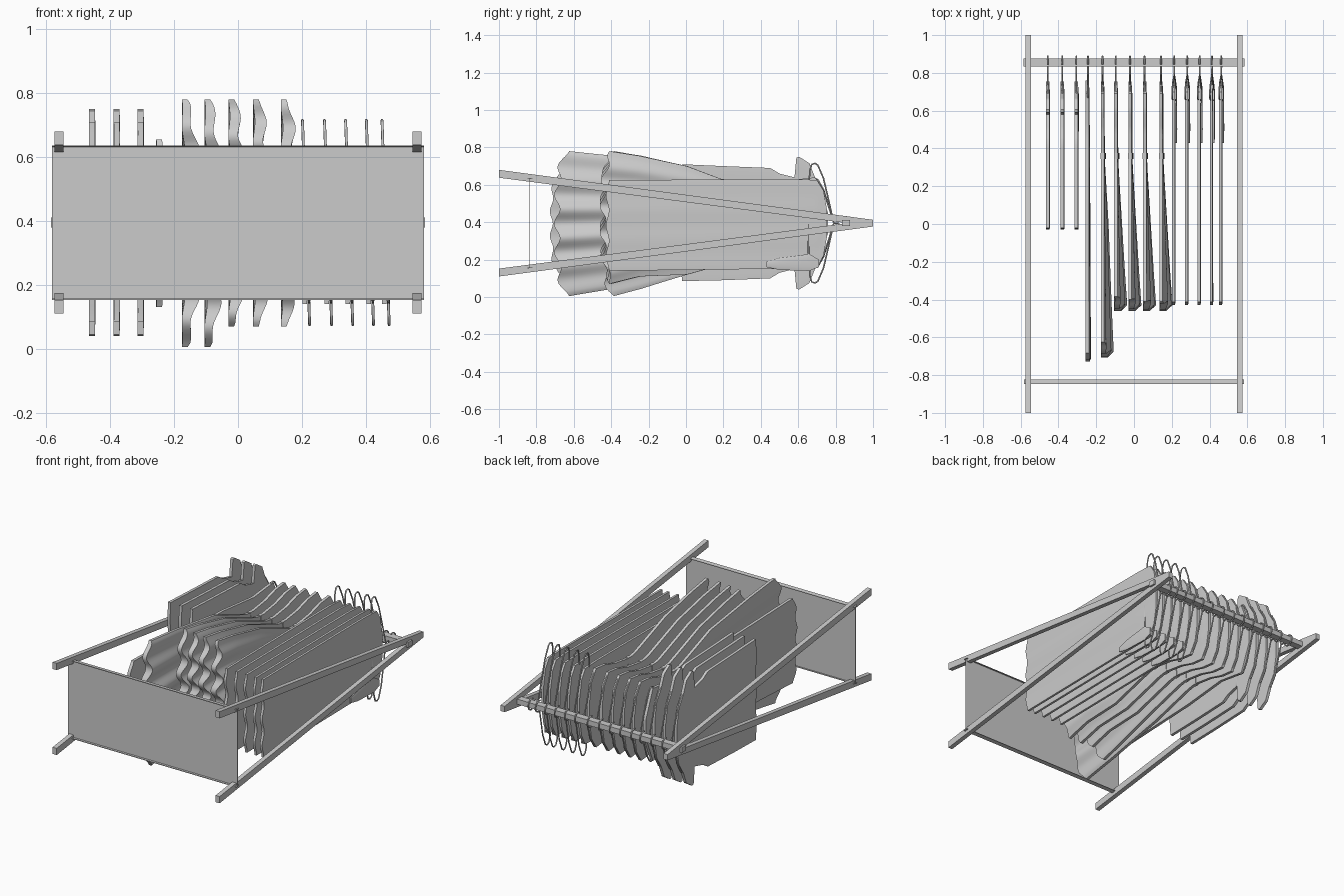
import bpy, bmesh, math
from mathutils import Vector

if "Cube" in bpy.data.objects:
    bpy.data.objects.remove(bpy.data.objects["Cube"])

CZ = 0.395  # depth centre of the rack, which lies on its back (y runs up the rack)


def mesh_object(name, verts, faces, smooth=False):
    me = bpy.data.meshes.new(name)
    me.from_pydata(verts, [], faces)
    bm = bmesh.new()
    bm.from_mesh(me)
    bmesh.ops.recalc_face_normals(bm, faces=bm.faces)
    bm.to_mesh(me)
    bm.free()
    ob = bpy.data.objects.new(name, me)
    bpy.context.collection.objects.link(ob)
    if smooth:
        bpy.context.view_layer.objects.active = ob
        ob.select_set(True)
        bpy.ops.object.shade_smooth_by_angle(angle=math.radians(40))
        ob.select_set(False)
    return ob


def prism(name, outline, x0, x1):
    """Extrude a (y, z) outline along x."""
    n = len(outline)
    v = [(x, y, z) for x in (x0, x1) for y, z in outline]
    f = [tuple(range(n)), tuple(range(n, 2 * n))]
    f += [(i, (i + 1) % n, n + (i + 1) % n, n + i) for i in range(n)]
    return mesh_object(name, v, f)


def garment(name, x, keys, folds=0, phase=0.0, hem=0.0, corner=0.0, half=0.009, n=40, sub=5):
    """Loft wide flat sections. keys: (y, z low, z high, bulge towards +x)."""
    rows = []
    for a, b in zip(keys, keys[1:]):
        rows += [[p + (q - p) * i / sub for p, q in zip(a, b)] for i in range(sub)]
    rows.append(list(keys[-1]))
    top, bottom = keys[0][0], keys[-1][0]
    verts, faces = [], []
    for y, lo, hi, bulge in rows:
        t = max(0, (top - 0.3 - y) / (top - 0.3 - bottom))
        front, back = [], []
        for i in range(n + 1):
            s = i / n
            env = math.sin(math.pi * s) ** 0.6
            wave = math.cos(2 * math.pi * folds * s + phase)
            dx = half + bulge * env * (0.68 + 0.32 * wave)
            yy = y + t ** 3 * (corner * abs(2 * s - 1) ** 4 + hem * wave)
            z = lo + (hi - lo) * s
            front.append((x + dx, yy, z))
            back.append((x - half + bulge * 0.12 * env * (1 + wave), yy, z))
        verts += front + back[::-1]
    m = 2 * (n + 1)
    for r in range(len(rows) - 1):
        for i in range(m):
            j = (i + 1) % m
            faces.append((r * m + i, r * m + j, (r + 1) * m + j, (r + 1) * m + i))
    last = (len(rows) - 1) * m
    for base in (0, last):
        faces += [(base + i, base + i + 1, base + m - 2 - i, base + m - 1 - i) for i in range(n)]
    return mesh_object(name, verts, faces, True)


def hanger(name, x, half, tilt=0.0, wire=0.0045):
    """Bent wire: hook over the rail plus a closed shoulder triangle."""
    hook = [(0.855 + 0.034 * math.sin(a), CZ + 0.034 * math.cos(a))
            for a in [math.radians(d) for d in range(-20, 231, 25)]]
    hook += [(0.815, CZ), (0.79, CZ)]
    side = [(0.79, 0), (0.765, half * 0.35), (0.735, half * 0.75), (0.705, half * 0.97),
            (0.69, half), (0.672, half * 0.98), (0.662, half * 0.88), (0.655, half * 0.5)]
    tri = [(y, CZ + d) for y, d in side] + [(y, CZ - d) for y, d in side[::-1]]
    cu = bpy.data.curves.new(name, 'CURVE')
    cu.dimensions = '3D'
    cu.bevel_depth = wire
    cu.bevel_resolution = 1
    for pts, closed in ((hook, False), (tri, True)):
        sp = cu.splines.new('POLY')
        sp.points.add(len(pts) - 1)
        for p, (y, z) in zip(sp.points, pts):
            p.co = (x - tilt * (z - CZ), y, z, 1)
        sp.use_cyclic_u = closed
    ob = bpy.data.objects.new(name, cu)
    bpy.context.collection.objects.link(ob)


# A-frame legs: two crossing bars on each side
for side, cx in (("left", -0.56), ("right", 0.56)):
    for label, s in (("front", 1), ("back", -1)):
        prism(f"{side}_{label}_leg",
              [(-1, CZ + s * 0.285), (1, CZ + s * 0.018), (1, CZ - s * 0.018), (-1, CZ + s * 0.243)],
              cx - 0.014, cx + 0.014)

# Hanging rail
prism("hanging_rail", [(0.835, CZ - 0.016), (0.877, CZ - 0.016), (0.877, CZ + 0.016), (0.835, CZ + 0.016)],
      -0.585, 0.585)

# Bottom shelf: thin sheet with bent lips at both long edges
prism("shelf_panel", [(-0.836, 0.157), (-0.833, 0.157), (-0.833, 0.633), (-0.836, 0.633)], -0.583, 0.583)
for label, s in (("upper", 1), ("lower", -1)):
    prism(f"shelf_{label}_lip", [(-0.848, CZ + s * 0.242), (-0.822, CZ + s * 0.239),
                                 (-0.822, CZ + s * 0.236), (-0.848, CZ + s * 0.238)], -0.583, 0.583)

# Short-sleeved tops on the left
top_keys = [(0.755, 0.33, 0.46, 0), (0.735, 0.22, 0.57, 0), (0.69, 0.15, 0.64, 0.004),
            (0.66, 0.075, 0.715, 0.004), (0.605, 0.04, 0.75, 0.004), (0.59, 0.045, 0.745, 0.004),
            (0.58, 0.15, 0.64, 0.004), (0.50, 0.13, 0.66, 0.004), (0.45, 0.10, 0.69, 0.003),
            (0.20, 0.09, 0.70, 0.003), (-0.025, 0.085, 0.71, 0.003)]
for i, x in enumerate((-0.457, -0.38, -0.305)):
    garment(f"short_sleeve_top_{i + 1}", x, top_keys, folds=3, hem=0.003)
    hanger(f"top_hanger_{i + 1}", x, 0.24)

# Slim long dress
garment("slim_dress", -0.247, [(0.76, 0.34, 0.45, 0), (0.69, 0.17, 0.62, 0.002), (0.5, 0.2, 0.6, 0.004),
                               (0.2, 0.17, 0.63, 0.006), (-0.72, 0.13, 0.655, 0.010)],
        folds=4, hem=0.008, corner=0.03)
hanger("slim_dress_hanger", -0.243, 0.23)

# Flared dresses with folded skirts; the first is full length
for i, x in enumerate((-0.167, -0.096, -0.021, 0.056, 0.143)):
    hem_y = -0.69 if i == 0 else -0.445
    low = 0.005 if i < 2 else 0.07
    upper = [(0.755, 0.33, 0.46, 0), (0.735, 0.22, 0.57, 0), (0.69, 0.15, 0.64, 0.003),
             (0.60, 0.16, 0.63, 0.003), (0.50, 0.19, 0.60, 0.003), (0.36, 0.21, 0.58, 0.004)]
    skirt = [(0.30, 0.20, 0.59, 0.006), (0.0, 0.12, 0.70, 0.024), (hem_y * 0.6, low + 0.04, 0.755, 0.04),
             (hem_y, low, 0.78, 0.052)]
    garment(f"flared_dress_{i + 1}", x, upper + skirt, folds=5, phase=i * 0.9, hem=0.016,
            corner=0.05, n=60)
    # waist band
    garment(f"waist_band_{i + 1}", x, [(0.375, 0.205, 0.585, 0.007), (0.345, 0.205, 0.585, 0.007)],
            half=0.011, sub=1)
    hanger(f"dress_hanger_{i + 1}", x, 0.23)

# Thin straight garments on the right with wide wire hangers and small hanging sleeves
for i, x in enumerate((0.209, 0.278, 0.344, 0.409, 0.458)):
    garment(f"straight_dress_{i + 1}", x,
            [(0.755, 0.33, 0.46, 0), (0.735, 0.22, 0.57, 0), (0.70, 0.155, 0.625, 0.002),
             (0.60, 0.15, 0.63, 0.003), (0.40, 0.15, 0.63, 0.003), (-0.42, 0.14, 0.625, 0.004)],
            folds=3, hem=0.008, half=0.007)
    garment(f"hanging_sleeve_{i + 1}", x + 0.013,
            [(0.71, 0.16, 0.20, 0), (0.66, 0.14, 0.23, 0.003), (0.50, 0.145, 0.21, 0.004),
             (0.43, 0.16, 0.19, 0.002)], half=0.003, n=8, sub=3)
    hanger(f"wide_hanger_{i + 1}", x + 0.004, 0.32, tilt=0.035)
